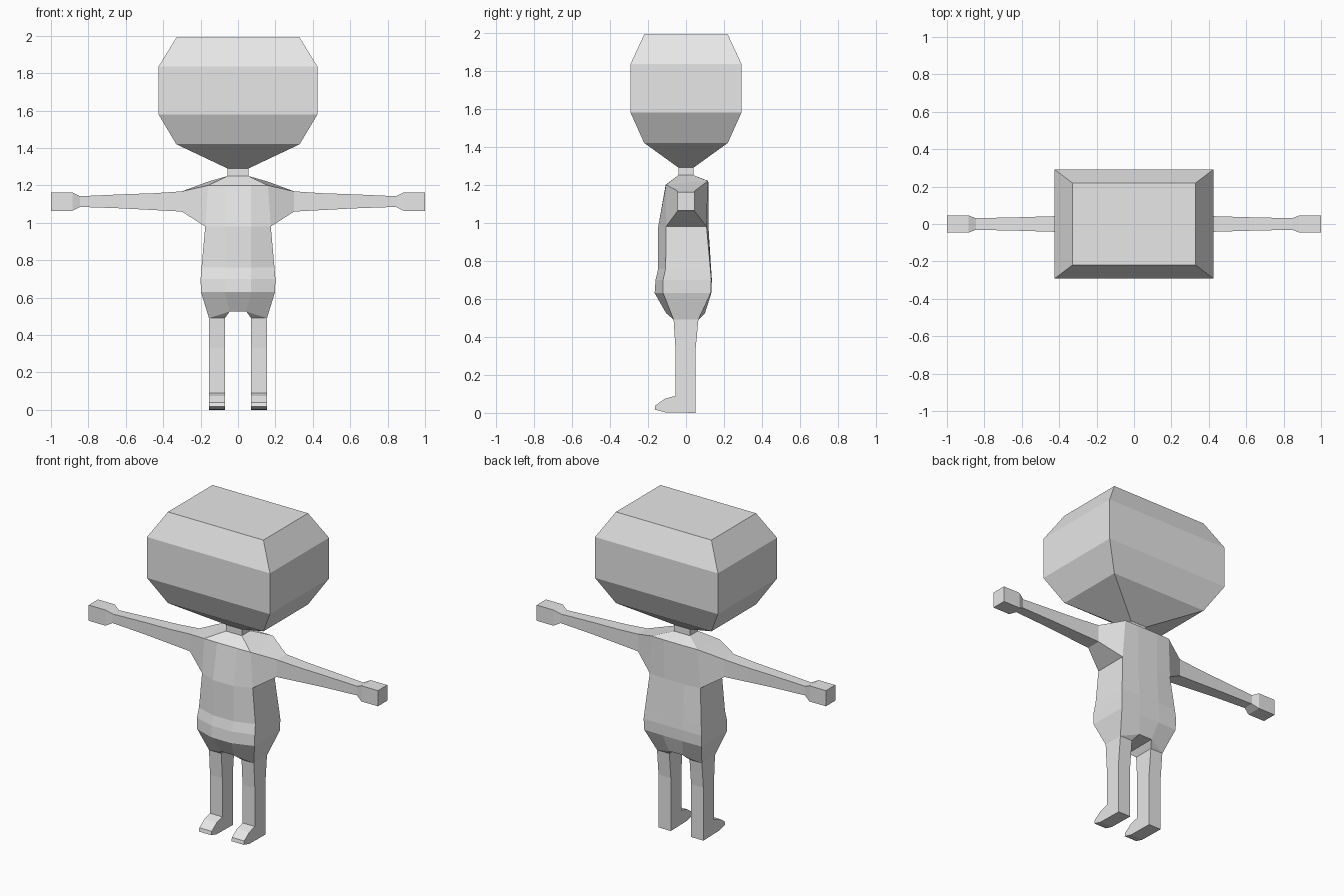
import bpy, bmesh

if "Cube" in bpy.data.objects:
    bpy.data.objects.remove(bpy.data.objects["Cube"])

grey = bpy.data.materials.new("light grey")
grey.diffuse_color = (0.8, 0.8, 0.8, 1)
grey.use_nodes = True
grey.node_tree.nodes["Principled BSDF"].inputs["Base Color"].default_value = grey.diffuse_color


def loft(name, rings, cap_start=True, cap_end=True, extra=(), mirror=False):
    """Skin a list of equal-length point rings; extra holds loose faces."""
    bm = bmesh.new()
    vs = [[bm.verts.new(p) for p in r] for r in rings]
    n = len(rings[0])
    for a, b in zip(vs, vs[1:]):
        for i in range(n):
            j = (i + 1) % n
            bm.faces.new((a[i], a[j], b[j], b[i]))
    if cap_start:
        bm.faces.new(vs[0][::-1])
    if cap_end:
        bm.faces.new(vs[-1])
    for f in extra:
        bm.faces.new([bm.verts.new(p) for p in f])
    bmesh.ops.remove_doubles(bm, verts=bm.verts, dist=1e-4)
    bmesh.ops.recalc_face_normals(bm, faces=bm.faces)
    me = bpy.data.meshes.new(name)
    bm.to_mesh(me)
    bm.free()
    me.materials.append(grey)
    ob = bpy.data.objects.new(name, me)
    bpy.context.collection.objects.link(ob)
    if mirror:
        ob.modifiers.new("mirror", "MIRROR")
    return ob


def rect(x, y, z):
    return [(-x, -y, z), (x, -y, z), (x, y, z), (-x, y, z)]


# Head: chamfered box tapering to the neck
loft("head", [rect(*s) for s in (
    (0.055, 0.04, 1.29), (0.33, 0.22, 1.42), (0.425, 0.292, 1.58),
    (0.425, 0.292, 1.835), (0.33, 0.22, 1.99))])

# Neck
loft("neck", [rect(0.055, 0.04, 1.245), rect(0.055, 0.04, 1.292)])


# Torso: eight-sided rings with a raised centre column
def body_ring(x, c, sf, cf, sb, cb, zsf, zcf, zsb, zcb):
    return [(-x, sf, zsf), (-c, cf, zcf), (c, cf, zcf), (x, sf, zsf),
            (x, sb, zsb), (c, cb, zcb), (-c, cb, zcb), (-x, sb, zsb)]


def level(x, c, sf, cf, sb, cb, z):
    return body_ring(x, c, sf, cf, sb, cb, z, z, z, z)


torso = [
    body_ring(0.155, 0.045, -0.065, -0.105, 0.065, 0.10, 0.49, 0.525, 0.49, 0.525),
    level(0.198, 0.07, -0.12, -0.165, 0.13, 0.133, 0.63),
    level(0.2, 0.07, -0.12, -0.16, 0.133, 0.136, 0.70),
    level(0.195, 0.07, -0.107, -0.146, 0.128, 0.132, 0.76),
    level(0.175, 0.07, -0.105, -0.146, 0.108, 0.118, 0.98),
    body_ring(0.16, 0.07, -0.105, -0.107, 0.115, 0.117, 1.20, 1.20, 1.22, 1.22),
    level(0.055, 0.03, -0.04, -0.04, 0.04, 0.04, 1.25)]
# Crotch and the small faces running down to the legs
fc, bc = -0.105, 0.10
under = [[(-0.045, fc, 0.525), (0.045, fc, 0.525), (0.045, bc, 0.525), (-0.045, bc, 0.525)]]
for s in (-1, 1):
    f, b = (s * 0.045, fc, 0.525), (s * 0.045, bc, 0.525)
    fi, bi = (s * 0.07, -0.065, 0.49), (s * 0.07, 0.065, 0.49)
    fo, bo = (s * 0.155, -0.065, 0.49), (s * 0.155, 0.065, 0.49)
    under += [[f, b, bi, fi], [f, fi, fo], [b, bo, bi], [fi, bi, bo, fo]]
loft("torso", torso, cap_start=False, extra=under)

# Arms with block hands, opening from the shoulder
arm = [[(0.175, -0.105, 0.98), (0.175, 0.108, 0.98), (0.16, 0.115, 1.22), (0.16, -0.105, 1.20)]]
for x, y, z0, z1 in ((0.3, 0.046, 1.06, 1.168), (0.45, 0.041, 1.068, 1.158),
                     (0.62, 0.036, 1.077, 1.152), (0.845, 0.031, 1.085, 1.142),
                     (0.885, 0.046, 1.064, 1.162), (1.0, 0.046, 1.064, 1.162)):
    arm.append([(x, -y, z0), (x, y, z0), (x, y, z1), (x, -y, z1)])
loft("arms", arm, cap_start=False, mirror=True)

# Legs with feet: one side profile given thickness
profile = [(-0.065, 0.49), (0.065, 0.49), (0.05, 0.33), (0.05, 0.0), (-0.11, 0.003),
           (-0.165, 0.018), (-0.16, 0.04), (-0.11, 0.075), (-0.055, 0.09), (-0.055, 0.33)]
loft("legs", [[(x, y, z) for y, z in profile] for x in (0.07, 0.155)], mirror=True)
